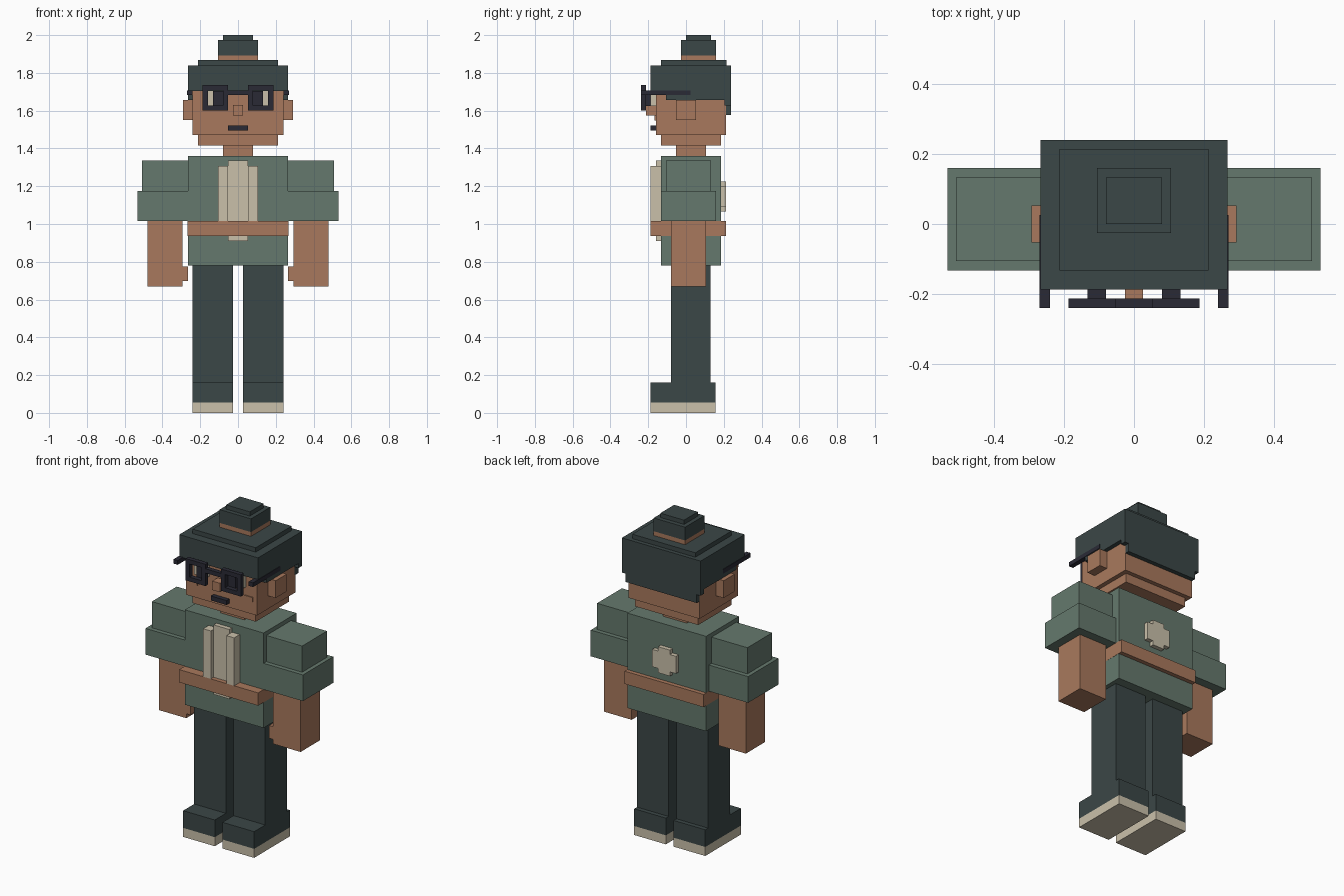
import bpy


def material(name, r, g, b):
    def lin(c):
        c /= 255
        return c / 12.92 if c < 0.04045 else ((c + 0.055) / 1.055) ** 2.4
    m = bpy.data.materials.new(name)
    m.diffuse_color = (lin(r), lin(g), lin(b), 1)
    return m


SKIN = material("skin", 169, 121, 93)
GREEN = material("sage_green", 101, 121, 109)
DARK = material("dark_slate", 59, 71, 71)
CREAM = material("cream", 202, 192, 170)
BLACK = material("ink", 42, 42, 53)


def box(name, x, y, z, mat):
    """Box from (min, max) ranges on each axis."""
    ranges = (x, y, z)
    bpy.ops.mesh.primitive_cube_add(size=1, location=[(a + b) / 2 for a, b in ranges])
    ob = bpy.context.object
    ob.name = name
    for v in ob.data.vertices:
        for i, (a, b) in enumerate(ranges):
            v.co[i] *= b - a
    ob.data.materials.append(mat)
    return ob


def mid(name, half, y, z, mat):
    """Box centred on x = 0."""
    return box(name, (-half, half), y, z, mat)


def pair(name, x, y, z, mat):
    """Mirrored left and right boxes."""
    box(name + "_right", x, y, z, mat)
    box(name + "_left", (-x[1], -x[0]), y, z, mat)


# legs and shoes
pair("leg", (0.026, 0.24), (-0.08, 0.13), (0.16, 0.78), DARK)
pair("shoe", (0.026, 0.24), (-0.187, 0.157), (0.055, 0.16), DARK)
pair("sole", (0.026, 0.24), (-0.187, 0.157), (0, 0.055), CREAM)

# torso, belt and shirt front
mid("jacket", 0.266, (-0.133, 0.186), (0.78, 1.36), GREEN)
mid("belt", 0.267, (-0.187, 0.212), (0.937, 1.015), SKIN)
mid("shirt_front", 0.053, (-0.16, -0.13), (0.91, 1.335), CREAM)
pair("lapel", (0.053, 0.105), (-0.187, -0.13), (1.015, 1.308), CREAM)

# stepped cross patch on the back
mid("patch_wide", 0.08, (0.18, 0.212), (1.092, 1.198), CREAM)
mid("patch_tall", 0.04, (0.18, 0.212), (1.066, 1.225), CREAM)

# arms
pair("upper_sleeve", (0.26, 0.508), (-0.106, 0.133), (1.175, 1.335), GREEN)
pair("sleeve_cuff", (0.26, 0.532), (-0.133, 0.16), (1.015, 1.175), GREEN)
pair("arm", (0.293, 0.479), (-0.08, 0.106), (0.67, 1.015), SKIN)
pair("thumb", (0.266, 0.295), (-0.08, -0.025), (0.697, 0.775), SKIN)

# neck and head
mid("neck", 0.08, (-0.053, 0.106), (1.36, 1.417), SKIN)
mid("jaw", 0.213, (-0.133, 0.186), (1.415, 1.47), SKIN)
mid("head", 0.24, (-0.16, 0.212), (1.47, 1.72), SKIN)
pair("ear", (0.235, 0.292), (-0.053, 0.053), (1.55, 1.656), SKIN)
mid("nose", 0.026, (-0.212, -0.155), (1.575, 1.63), SKIN)
mid("mouth", 0.053, (-0.187, -0.155), (1.495, 1.522), BLACK)
pair("cheek", (0.16, 0.213), (-0.166, -0.158), (1.548, 1.575), SKIN)

# eyes
pair("eye_white", (0.08, 0.165), (-0.187, -0.155), (1.625, 1.705), CREAM)
pair("pupil", (0.08, 0.133), (-0.212, -0.155), (1.625, 1.705), BLACK)

# glasses
FY = (-0.239, -0.212)
pair("rim_outer", (0.16, 0.187), FY, (1.602, 1.735), BLACK)
pair("rim_inner", (0.053, 0.08), FY, (1.602, 1.735), BLACK)
pair("rim_top", (0.08, 0.16), FY, (1.708, 1.735), BLACK)
pair("rim_bottom", (0.08, 0.16), FY, (1.602, 1.628), BLACK)
mid("bridge", 0.053, FY, (1.682, 1.708), BLACK)
pair("temple", (0.24, 0.269), (-0.239, 0.025), (1.682, 1.708), BLACK)

# hair
mid("hair", 0.266, (-0.187, 0.239), (1.705, 1.84), DARK)
mid("hair_top", 0.213, (-0.133, 0.214), (1.84, 1.867), DARK)
pair("side_hair", (0.235, 0.266), (-0.106, 0.239), (1.656, 1.705), DARK)
pair("hair_corner", (0.235, 0.266), (0.205, 0.239), (1.628, 1.656), DARK)
mid("back_hair", 0.24, (0.205, 0.239), (1.577, 1.705), DARK)

# bun
mid("bun_band", 0.106, (-0.026, 0.16), (1.867, 1.893), SKIN)
mid("bun", 0.106, (-0.026, 0.16), (1.893, 1.974), DARK)
mid("bun_top", 0.08, (0.0, 0.133), (1.974, 2.0), DARK)
